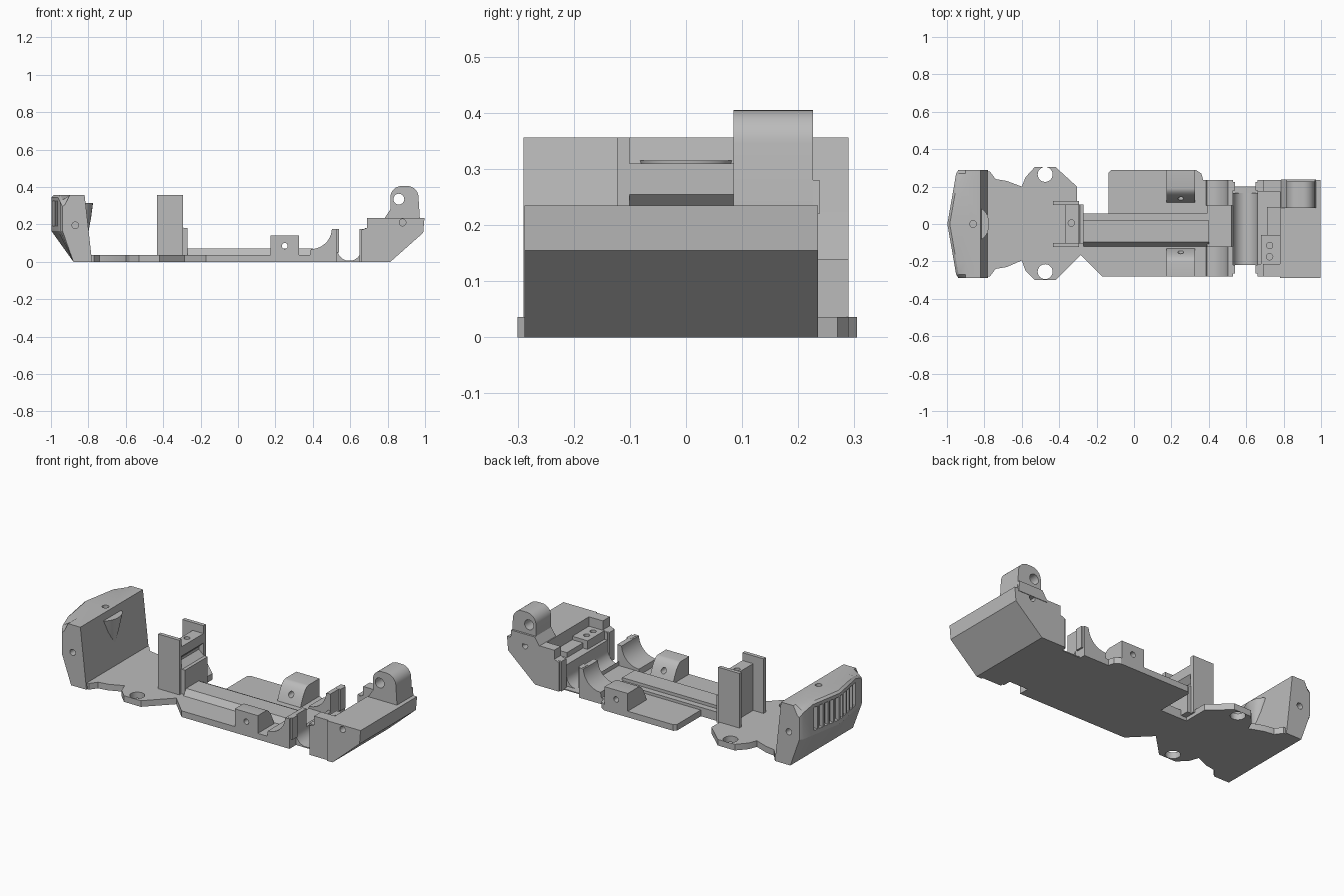
import bpy, bmesh
from math import cos, sin, radians, atan2
from mathutils import Vector

if "Cube" in bpy.data.objects:
    bpy.data.objects.remove(bpy.data.objects["Cube"])

grey = bpy.data.materials.new("plain grey")
grey.use_nodes = True
grey.diffuse_color = (0.5, 0.5, 0.5, 1)
grey.node_tree.nodes["Principled BSDF"].inputs["Base Color"].default_value = (0.5, 0.5, 0.5, 1)


def loft(name, rings):
    """Solid skinned through matching closed rings of points."""
    bm = bmesh.new()
    loops = [[bm.verts.new(p) for p in ring] for ring in rings]
    n = len(loops[0])
    for a, b in zip(loops, loops[1:]):
        for i in range(n):
            j = (i + 1) % n
            bm.faces.new((a[i], a[j], b[j], b[i]))
    bm.faces.new(loops[0])
    bm.faces.new(loops[-1])
    bmesh.ops.recalc_face_normals(bm, faces=bm.faces)
    mesh = bpy.data.meshes.new(name)
    bm.to_mesh(mesh)
    bm.free()
    mesh.materials.append(grey)
    obj = bpy.data.objects.new(name, mesh)
    bpy.context.collection.objects.link(obj)
    return obj


def prism(name, pts, axis, lo, hi):
    """Extrude a 2D profile along an axis."""
    place = {"x": lambda u, v, w: (w, u, v),
             "y": lambda u, v, w: (u, w, v),
             "z": lambda u, v, w: (u, v, w)}[axis]
    return loft(name, [[place(u, v, w) for u, v in pts] for w in (lo, hi)])


def box(name, x, y, z):
    return prism(name, [(x[0], y[0]), (x[1], y[0]), (x[1], y[1]), (x[0], y[1])], "z", *z)


def arc(cx, cy, r, a, b, n=12):
    return [(cx + r * cos(radians(a + (b - a) * i / n)),
             cy + r * sin(radians(a + (b - a) * i / n))) for i in range(n + 1)]


def hole(u, v, r, axis, lo, hi):
    return prism("cutter", arc(u, v, r, 0, 345, 23), axis, lo, hi)


def cut(obj, cutters):
    bpy.context.view_layer.objects.active = obj
    for c in cutters:
        c.hide_render = True
        mod = obj.modifiers.new("cut", "BOOLEAN")
        mod.operation, mod.solver, mod.object = "DIFFERENCE", "EXACT", c
        bpy.ops.object.modifier_apply(modifier=mod.name)
        bpy.data.objects.remove(c)


# Base plate with two screw ears
outline = [(-0.87, -0.28), (-0.77, -0.28), (-0.74, -0.24), (-0.68, -0.23), (-0.6, -0.195),
           (-0.58, -0.25), (-0.53, -0.3), (-0.42, -0.3), (-0.285, -0.165), (-0.17, -0.28),
           (0.53, -0.28), (0.53, 0.235), (0.37, 0.235), (0.36, 0.27), (0.33, 0.29),
           (-0.12, 0.29), (-0.135, 0.275), (-0.135, 0.055), (-0.305, 0.055), (-0.305, 0.2),
           (-0.42, 0.305), (-0.53, 0.305), (-0.58, 0.25), (-0.6, 0.2), (-0.68, 0.23),
           (-0.74, 0.24), (-0.77, 0.28), (-0.87, 0.28)]
base = prism("base_plate", outline, "z", 0, 0.036)
cut(base, [hole(-0.475, y, 0.04, "z", -0.1, 0.1) for y in (-0.255, 0.265)])

# Long centre rail with one sloping side and a lower ledge
prism("centre_rail", [(-0.12, 0.02), (-0.12, 0.036), (-0.095, 0.07), (0.02, 0.07),
                      (0.02, 0.052), (0.055, 0.052), (0.055, 0.02)], "x", -0.27, 0.4)
box("centre_floor", (0.39, 0.53), (-0.12, 0.1), (0.01, 0.055))

# Mast: two side plates and a notched bridge
for side, y in (("front", -0.112), ("back", 0.112)):
    box(side + "_mast_plate", (-0.432, -0.295), (y - 0.011, y + 0.011), (0.02, 0.356))
bridge = prism("mast_bridge", [(-0.365, 0.02), (-0.27, 0.02), (-0.27, 0.18), (-0.29, 0.18),
                               (-0.325, 0.21), (-0.325, 0.225), (-0.295, 0.255),
                               (-0.295, 0.31), (-0.365, 0.31)], "y", -0.105, 0.105)
cut(bridge, [hole(-0.335, 0.005, 0.017, "z", 0.24, 0.4)])

# Motor mounts with concave inner faces
for side, inner, outer in (("front", -0.13, -0.28), ("back", 0.115, 0.29)):
    s = 1 if outer > 0 else -1
    curve = [(inner + s * (0.075 - 0.075 * cos(t)), 0.036 + 0.104 * sin(t) ** 2)
             for t in [radians(90 * i / 10) for i in range(11)]]
    mount = prism(side + "_motor_mount", curve + [(outer, 0.14), (outer, 0.01), (inner, 0.01)],
                  "x", 0.175, 0.325)
    cut(mount, [hole(0.25, 0.085, 0.016, "y", min(inner, outer) - 0.1, max(inner, outer) + 0.1)])

# Curved posts beside the axle trough
post = [(0.38, 0.01)] + arc(0.39, 0.18, 0.112, -90, -3) + [(0.53, 0.176), (0.53, 0.01)]
for side, a, b in (("front", -0.28, -0.12), ("back", 0.1, 0.235)):
    prism(side + "_curved_post", post, "y", a, b)
for side, a, b in (("front", -0.265, -0.22), ("back", 0.18, 0.225)):
    box(side + "_post_lip", (0.51, 0.54), (a, b), (0.05, 0.176))
    box(side + "_wall_lip", (0.65, 0.7), (a, b), (0, 0.176))

# Axle trough
prism("axle_trough", [(0.52, 0), (0.67, 0), (0.67, 0.08)] + arc(0.595, 0.07, 0.065, 0, -180, 16)
      + [(0.52, 0.08)], "y", -0.22, 0.165)
box("trough_floor", (0.52, 0.68), (-0.22, 0.2), (0, 0.006))

# Sloped end bumper at +x, with side walls and inner shelves
slope = [(0.78, 0), (0.815, 0), (0.99, 0.155), (0.997, 0.235), (0.78, 0.235)]
nose = prism("sloped_bumper", slope, "y", -0.288, 0.235)
cut(nose, [hole(0.88, 0.21, 0.018, "y", -0.4, -0.22), hole(0.88, 0.21, 0.018, "y", 0.17, 0.4)])
wall = [(0.66, 0), (0.79, 0), (0.79, 0.235), (0.69, 0.235), (0.69, 0.182), (0.66, 0.17)]
prism("front_bumper_wall", wall, "y", -0.28, -0.215)
prism("back_bumper_wall", wall, "y", 0.175, 0.235)
box("bumper_shelf", (0.66, 0.79), (-0.22, 0.18), (0, 0.13))
screw = box("screw_block", (0.68, 0.79), (-0.22, -0.06), (0.1, 0.18))
cut(screw, [hole(0.725, y, 0.017, "z", 0.14, 0.3) for y in (-0.175, -0.115)])
box("inner_step", (0.71, 0.79), (-0.06, 0.09), (0.1, 0.16))

# Rounded lug on the sloped bumper
lug = prism("round_lug", [(0.785, 0.22), (0.785, 0.235), (0.815, 0.28)]
            + arc(0.875, 0.345, 0.06, 180, 90, 8) + arc(0.905, 0.345, 0.06, 90, 0, 8)
            + [(0.972, 0.235), (0.972, 0.22)], "y", 0.085, 0.226)
cut(lug, [hole(0.86, 0.335, 0.029, "y", 0, 0.4)])
prism("lug_foot", [(0.785, 0.22), (0.785, 0.235), (0.815, 0.28), (0.968, 0.28), (0.972, 0.22)],
      "y", 0.085, 0.238)

# Pointed grille bumper at -x, skinned across its width
rings = []
for y, back, drop in ((-0.29, 0.06, 0.05), (-0.27, 0.047, 0.025), (-0.2, 0.035, 0), (0, 0, 0),
                      (0.2, 0.035, 0), (0.27, 0.047, 0.025), (0.29, 0.06, 0.05)):
    rings.append([(x + back * k, y, z - drop * d) for x, z, k, d in (
        (-0.88, 0, 0, 0), (-0.998, 0.165, 1, 0), (-0.998, 0.345, 1, 1), (-0.985, 0.356, 1, 1),
        (-0.9, 0.356, 0, 0), (-0.82, 0.356, 0, 0), (-0.787, 0.06, 0, 0), (-0.78, 0, 0, 0))])
grille = loft("grille_bumper", rings)
slots = []
for s in (-1, 1):
    along = Vector((0.035, 0.2 * s, 0)).normalized()
    inward = Vector((abs(along.y), -along.x * s, 0))
    for k in range(5):
        c = Vector((-0.998, 0, 0)) + along * (0.022 + 0.04 * k)
        ring = [c + along * u + inward * w
                for u, w in ((-0.014, -0.03), (0.014, -0.03), (0.014, 0.025), (-0.014, 0.025))]
        slots.append(loft("cutter", [[(p.x, p.y, z) for p in ring] for z in (0.19, 0.325)]))
cut(grille, slots + [hole(-0.86, 0, 0.018, "z", 0.3, 0.5),
                     hole(-0.87, 0.195, 0.018, "y", -0.4, -0.24),
                     hole(-0.87, 0.195, 0.018, "y", 0.24, 0.4)])

# Half cone boss on the inner side of the grille bumper
loft("cone_boss", [[(-0.83 + dx * cos(radians(t)), 0.085 * k * sin(radians(t)), z)
                    for t in range(-90, 91, 15)]
                   for dx, k, z in ((0.027, 0.12, 0.14), (0.045, 0.7, 0.24), (0.055, 1, 0.315))])

# Crisp edges, smooth curves
bpy.ops.object.select_all(action="DESELECT")
for obj in bpy.context.collection.objects:
    if obj.type == "MESH" and grey.name in obj.data.materials:
        obj.select_set(True)
        bpy.context.view_layer.objects.active = obj
bpy.ops.object.shade_smooth_by_angle(angle=radians(25))
